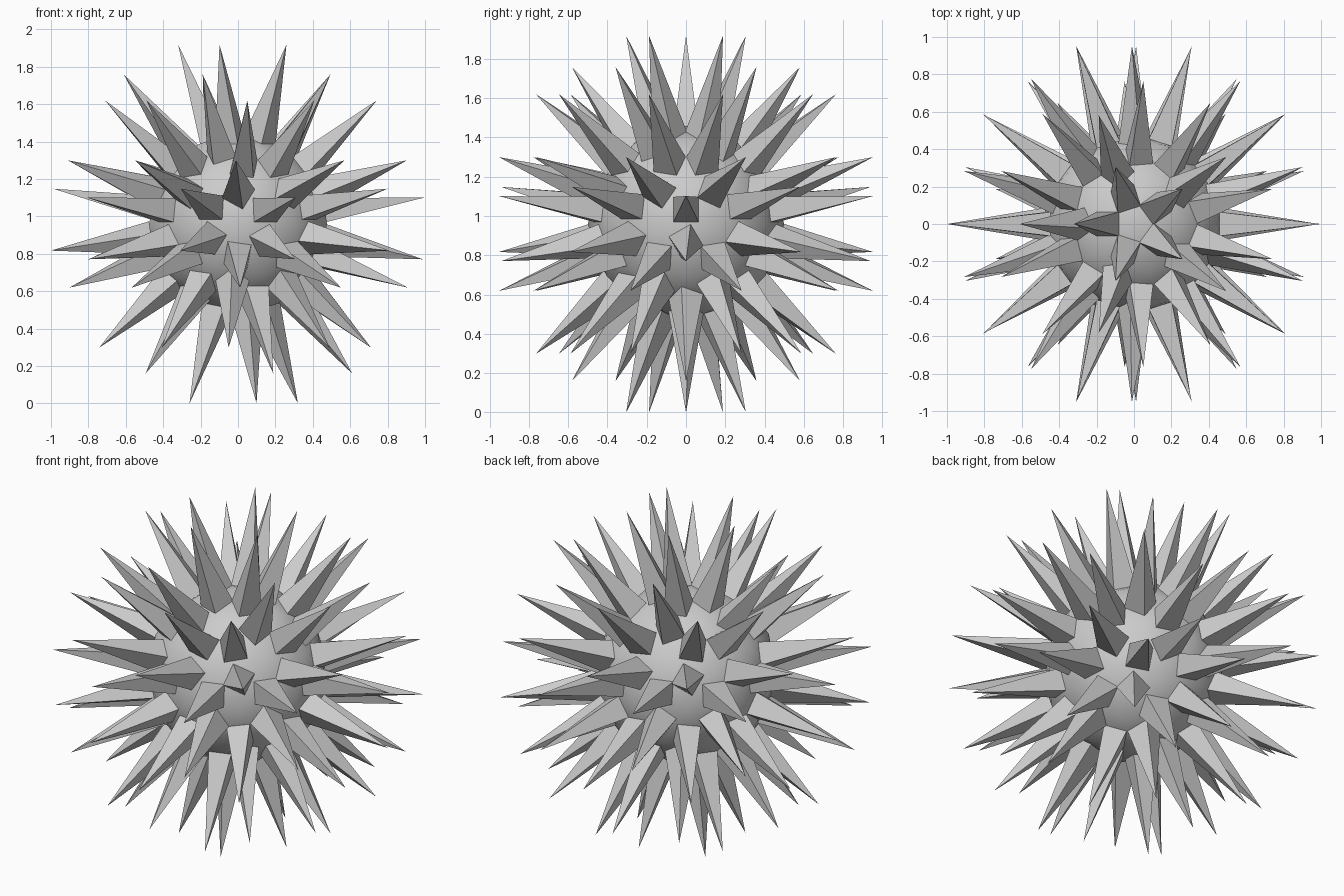
import bpy, bmesh
from mathutils import Vector

CORE_RADIUS = 0.5
SPIKE_LENGTH = 0.539
SPIKE_HALF_WIDTH = 0.064
CENTRE = Vector((0, 0, 0.959))

cube = bpy.data.objects.get("Cube")
if cube:
    bpy.data.objects.remove(cube, do_unlink=True)

grey = bpy.data.materials.new("light grey")
grey.use_nodes = True
colour = (0.6, 0.6, 0.6, 1.0)
grey.diffuse_color = colour
grey.node_tree.nodes["Principled BSDF"].inputs["Base Color"].default_value = colour


def make_object(name, bm):
    """Turn a bmesh into a named, coloured object."""
    mesh = bpy.data.meshes.new(name)
    bm.to_mesh(mesh)
    mesh.materials.append(grey)
    obj = bpy.data.objects.new(name, mesh)
    obj.location = CENTRE
    bpy.context.collection.objects.link(obj)
    return obj


def add_spike(bm, base, normal, side):
    """Four-sided pyramid standing on a square base."""
    u = side * SPIKE_HALF_WIDTH
    v = normal.cross(side) * SPIKE_HALF_WIDTH
    ring = [bm.verts.new(base + a * u + b * v)
            for a, b in ((-1, -1), (1, -1), (1, 1), (-1, 1))]
    tip = bm.verts.new(base + normal * SPIKE_LENGTH)
    bm.faces.new(reversed(ring))
    for i in range(4):
        bm.faces.new((ring[i], ring[(i + 1) % 4], tip))


# Round core
core_bm = bmesh.new()
bmesh.ops.create_icosphere(core_bm, subdivisions=2, radius=CORE_RADIUS)
core_bm.normal_update()

# One spike on every core face, squared up to the face's first edge
spike_bm = bmesh.new()
for face in core_bm.faces:
    side = (face.verts[1].co - face.verts[0].co).normalized()
    add_spike(spike_bm, face.calc_center_median(), face.normal.copy(), side)

for face in core_bm.faces:
    face.smooth = True
make_object("core", core_bm)
make_object("spikes", spike_bm)
core_bm.free()
spike_bm.free()
